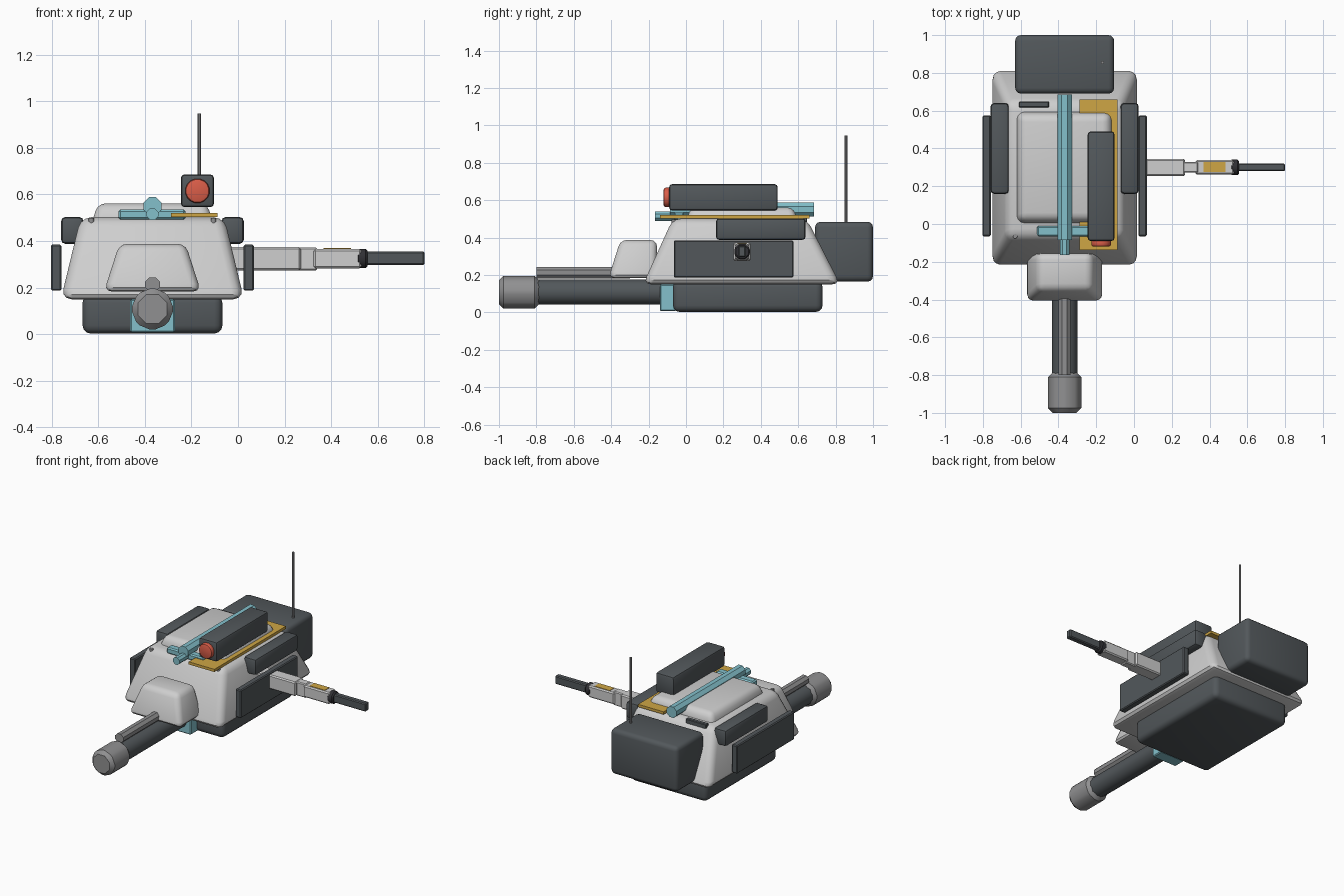
import bpy, bmesh, math
from mathutils import Matrix, Vector

if "Cube" in bpy.data.objects:
    bpy.data.objects.remove(bpy.data.objects["Cube"])

def material(name, rgb):
    m = bpy.data.materials.new(name)
    m.diffuse_color = (*rgb, 1)
    m.use_nodes = True
    m.node_tree.nodes["Principled BSDF"].inputs["Base Color"].default_value = m.diffuse_color
    return m

LIGHT = material("light grey", (0.62, 0.62, 0.62))
DARK = material("dark grey", (0.085, 0.097, 0.105))
STEEL = material("steel grey", (0.28, 0.28, 0.285))
CYAN = material("pale cyan", (0.23, 0.53, 0.60))
YELLOW = material("ochre yellow", (0.62, 0.38, 0.06))
RED = material("red", (0.70, 0.11, 0.065))
BLACK = material("near black", (0.03, 0.03, 0.035))

CX = -0.367  # centre line of the turret

def finish(name, bm, mat, bevel=0, segments=3):
    bmesh.ops.recalc_face_normals(bm, faces=bm.faces)
    me = bpy.data.meshes.new(name)
    bm.to_mesh(me)
    bm.free()
    me.materials.append(mat)
    ob = bpy.data.objects.new(name, me)
    bpy.context.collection.objects.link(ob)
    bpy.ops.object.select_all(action='DESELECT')
    bpy.context.view_layer.objects.active = ob
    ob.select_set(True)
    if bevel:
        mod = ob.modifiers.new("bevel", 'BEVEL')
        mod.width, mod.segments, mod.limit_method = bevel, segments, 'ANGLE'
        bpy.ops.object.modifier_apply(modifier=mod.name)
        bpy.ops.object.shade_smooth_by_angle(angle=math.radians(32))
    return ob

def block(name, x, y, z, mat, bevel=0, segments=3, top_x=None, top_y=None):
    """Box from (min, max) ranges, optionally with a different top outline."""
    bm = bmesh.new()
    rings = []
    for (xa, xb), (ya, yb), h in ((x, y, z[0]), (top_x or x, top_y or y, z[1])):
        rings.append([bm.verts.new((px, py, h)) for px, py in
                      ((xa, ya), (xb, ya), (xb, yb), (xa, yb))])
    low, high = rings
    bm.faces.new(low[::-1])
    bm.faces.new(high)
    for i in range(4):
        j = (i + 1) % 4
        bm.faces.new((low[i], low[j], high[j], high[i]))
    return finish(name, bm, mat, bevel, segments)

def rod(name, start, end, r, mat, sides=8, bevel=0, segments=1):
    """Cylinder between two points, with a flat facing up."""
    a, b = Vector(start), Vector(end)
    bm = bmesh.new()
    rot = (b - a).to_track_quat('Z', 'Y').to_matrix().to_4x4()
    m = Matrix.Translation((a + b) / 2) @ rot @ Matrix.Rotation(math.pi / sides, 4, 'Z')
    bmesh.ops.create_cone(bm, cap_ends=True, segments=sides, radius1=r, radius2=r,
                          depth=(b - a).length, matrix=m)
    ob = finish(name, bm, mat, bevel, segments)
    if sides > 8:
        bpy.ops.object.shade_smooth_by_angle(angle=math.radians(40))
    return ob

def around(half):
    return (CX - half, CX + half)

# Hull: base ring, sloped turret body and raised deck
block("turret_base", around(0.30), (-0.07, 0.73), (0.003, 0.17), DARK, 0.035)
block("turret_body", around(0.393), (-0.23, 0.825), (0.15, 0.502), LIGHT, 0.045, 3,
      around(0.308), (-0.07, 0.645))
block("top_deck", around(0.262), (-0.005, 0.602), (0.47, 0.562), LIGHT, 0.035, 3,
      around(0.235), (0.025, 0.575))
block("rear_stowage_box", around(0.262), (0.69, 1.0), (0.165, 0.485), DARK, 0.03)
block("rear_vent", (-0.61, -0.45), (0.618, 0.648), (0.47, 0.512), DARK, 0.004, 1)

# Side boxes and armour plates, mirrored about the centre line
for s, side in ((-1, "left"), (1, "right")):
    def span(a, b):
        return tuple(sorted((CX + s * a, CX + s * b)))
    block(side + "_upper_box", span(0.296, 0.392), (0.16, 0.64), (0.388, 0.503), DARK, 0.018, 2)
    block(side + "_side_plate", span(0.391, 0.435), (-0.065, 0.575), (0.187, 0.385), DARK, 0.006, 1)
    rod(side + "_deck_bolt", (CX + s * 0.262, -0.065, 0.46), (CX + s * 0.262, -0.065, 0.498),
        0.012, STEEL, 12)

# Main gun
block("gun_mantlet", around(0.208), (-0.415, -0.155), (0.183, 0.388), LIGHT, 0.035, 3,
      around(0.142), (-0.35, -0.155))
rod("gun_barrel", (CX, -0.82, 0.109), (CX, -0.05, 0.109), 0.069, DARK, 12)
rod("muzzle", (CX, -1.0, 0.108), (CX, -0.785, 0.108), 0.095, STEEL, 8, 0.025)
rod("upper_tube", (CX, -0.80, 0.213), (CX, -0.30, 0.213), 0.034, STEEL, 8)
block("barrel_cradle", around(0.096), (-0.14, -0.05), (0.008, 0.15), CYAN, 0.006, 1)

# Rooftop tube with cross bar
rod("roof_tube", (CX, -0.085, 0.55), (CX, 0.685, 0.55), 0.041, CYAN, 8)
rod("roof_tube_tip", (CX, -0.165, 0.515), (CX, -0.05, 0.515), 0.027, CYAN, 8)
block("cross_bar", (-0.513, -0.225), (-0.065, -0.01), (0.492, 0.535), CYAN, 0.008, 1)

# Rooftop launcher on its mounting plate
block("mounting_plate", (-0.288, -0.088), (-0.138, 0.66), (0.502, 0.521), YELLOW)
block("launcher_box", (-0.245, -0.103), (-0.09, 0.49), (0.545, 0.686), DARK, 0.016, 2)
rod("launcher_lens", (-0.174, -0.12, 0.615), (-0.174, -0.08, 0.615), 0.053, RED, 16, 0.012, 2)

# Antenna
rod("antenna", (-0.167, 0.855, 0.47), (-0.167, 0.855, 0.947), 0.008, STEEL, 8)

# Side gun arm
block("arm_housing", (-0.05, 0.27), (0.253, 0.345), (0.274, 0.374), LIGHT, 0.008, 1)
block("arm_neck", (0.25, 0.34), (0.272, 0.328), (0.274, 0.372), LIGHT, 0.006, 1)
block("arm_front", (0.325, 0.53), (0.262, 0.338), (0.283, 0.366), LIGHT, 0.008, 1)
block("arm_panel", (0.367, 0.485), (0.275, 0.327), (0.362, 0.369), YELLOW)
rod("arm_joint", (0.51, 0.30, 0.325), (0.555, 0.30, 0.325), 0.045, BLACK, 8, 0.008)
block("arm_barrel", (0.53, 0.80), (0.28, 0.32), (0.297, 0.355), DARK, 0.006, 1)
